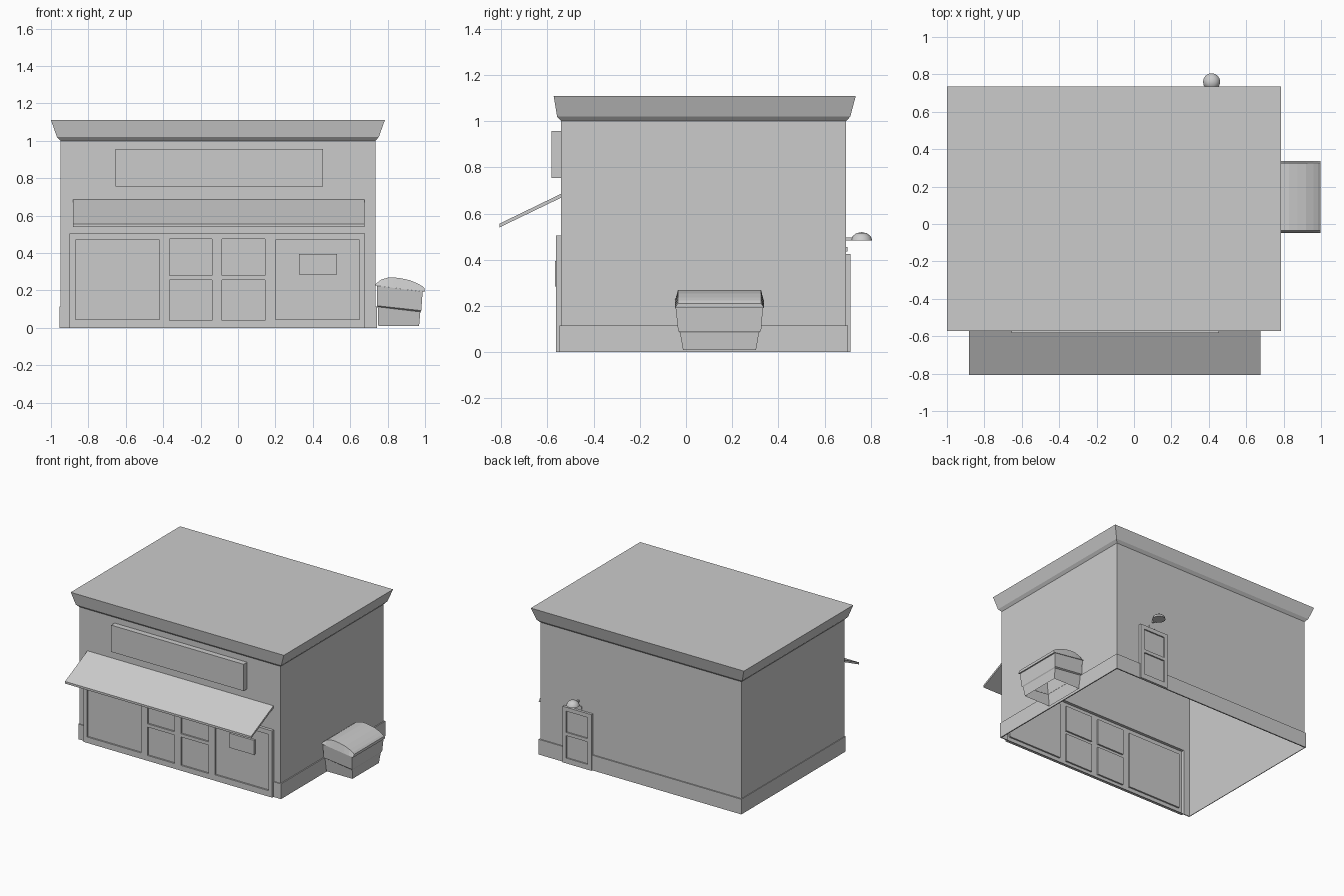
import bpy, bmesh, math

if "Cube" in bpy.data.objects:
    bpy.data.objects.remove(bpy.data.objects["Cube"])

X0, X1, Y0, Y1 = -0.95, 0.735, -0.54, 0.693   # wall footprint


def make(name, verts, faces, fix=True):
    bm = bmesh.new()
    vs = [bm.verts.new(v) for v in verts]
    for f in faces:
        bm.faces.new([vs[i] for i in f])
    bmesh.ops.remove_doubles(bm, verts=bm.verts, dist=1e-5)
    if fix:
        bmesh.ops.recalc_face_normals(bm, faces=bm.faces)
    me = bpy.data.meshes.new(name)
    bm.to_mesh(me)
    bm.free()
    ob = bpy.data.objects.new(name, me)
    bpy.context.collection.objects.link(ob)
    return ob


def prism(name, prof, x0, x1):
    """Extrude a closed (y, z) profile along x."""
    n = len(prof)
    v = [(x, y, z) for x in (x0, x1) for y, z in prof]
    f = [range(n), range(n, 2 * n)]
    f += [(i, (i + 1) % n, (i + 1) % n + n, i + n) for i in range(n)]
    return make(name, v, f)


def box(name, x0, x1, y0, y1, z0, z1):
    return prism(name, [(y0, z0), (y1, z0), (y1, z1), (y0, z1)], x0, x1)


def loft(name, rings, cap_top=False):
    """Stack rectangles (x0, x1, y0, y1, z at x0, z at x1)."""
    v, f = [], []
    for a, b, c, d, za, zb in rings:
        v += [(a, c, za), (b, c, zb), (b, d, zb), (a, d, za)]
    for r in range(len(rings) - 1):
        for i in range(4):
            j = (i + 1) % 4
            f.append((4 * r + i, 4 * r + j, 4 * r + 4 + j, 4 * r + 4 + i))
    if cap_top:
        f.append(range(len(v) - 4, len(v)))
    return make(name, v, f)


def panel(name, rect, holes, y, back, inset=None):
    """Upright sheet at y with recessed (or open) rectangles and edges to back."""
    x0, x1, z0, z1 = rect
    xs = sorted({x0, x1, *[h[i] for h in holes for i in (0, 1)]})
    zs = sorted({z0, z1, *[h[i] for h in holes for i in (2, 3)]})
    s = -1 if back > y else 1          # facing direction along y
    v, f = [], []

    def quad(pts):
        if s > 0:
            pts = pts[::-1]
        f.append(range(len(v), len(v) + 4))
        v.extend(pts)

    def rim(a, b, c, d, ya, yb):
        loop = [(a, c), (b, c), (b, d), (a, d)]
        for i in range(4):
            (p, q), (r, t) = loop[i], loop[(i + 1) % 4]
            quad([(p, ya, q), (p, yb, q), (r, yb, t), (r, ya, t)])

    for a, b in zip(xs, xs[1:]):
        for c, d in zip(zs, zs[1:]):
            mx, mz = (a + b) / 2, (c + d) / 2
            if not any(h[0] < mx < h[1] and h[2] < mz < h[3] for h in holes):
                quad([(a, y, c), (b, y, c), (b, y, d), (a, y, d)])
    if inset is not None:
        yi = y - s * inset
        for a, b, c, d in holes:
            quad([(a, yi, c), (b, yi, c), (b, yi, d), (a, yi, d)])
            rim(a, b, c, d, yi, y)
        rim(x0, x1, z0, z1, y, back)
    return make(name, v, f, fix=False)


def skirting(name, path, wall_path, h=0.115):
    """Base band: face, top ledge and bottom ledge along an open path."""
    v, f = [], []
    for (x, y), (a, b) in zip(path, wall_path):
        v += [(a, b, 0), (x, y, 0), (x, y, h), (a, b, h)]
    for i in range(len(path) - 1):
        k = 4 * i
        f += [(k + j, k + j + 1, k + j + 5, k + j + 4) for j in range(3)]
    f += [(0, 1, 2, 3), tuple(len(v) - 4 + i for i in range(4))]
    return make(name, v, f)


# Hollow walls, open below and at the storefront
front = (-0.90, 0.68, 0.0, 0.505)
panel("front_wall", (X0, X1, 0, 1.0), [front], Y0, Y1)
make("side_and_back_walls",
     [(x, y, z) for z in (0, 1.0) for x, y in ((X0, Y0), (X0, Y1), (X1, Y1), (X1, Y0))],
     [(0, 4, 5, 1), (1, 5, 6, 2), (2, 6, 7, 3)], fix=False)

# Flared cornice with flat roof
loft("cornice_roof", [(X0, X1, Y0, Y1, 1.0, 1.0),
                      (-0.968, 0.753, -0.558, 0.711, 1.02, 1.02),
                      (-1.0, 0.785, -0.573, 0.735, 1.11, 1.11)], cap_top=True)

# Base skirting, broken at the storefront and back door
L, R, F, B = -0.955, 0.743, -0.547, 0.702
skirting("skirting_left", [(-0.9, F), (L, F), (L, B), (0.295, B)],
         [(-0.9, Y0), (X0, Y0), (X0, Y1), (0.295, Y1)])
skirting("skirting_right", [(0.535, B), (R, B), (R, F), (0.68, F)],
         [(0.535, Y1), (X1, Y1), (X1, Y0), (0.68, Y0)])

# Storefront: two large windows and a two-leaf door
holes = [(-0.87, -0.42, 0.045, 0.47), (0.20, 0.65, 0.045, 0.47)]
for a, b in ((-0.365, -0.14), (-0.085, 0.145)):
    holes += [(a, b, 0.04, 0.255), (a, b, 0.28, 0.475)]
panel("storefront", front, holes, -0.562, Y0, inset=0.012)
box("window_notice", 0.325, 0.53, -0.566, -0.55, 0.285, 0.395)

# Sign board and awning
box("sign_board", -0.655, 0.455, -0.582, Y0, 0.755, 0.957)
prism("awning", [(Y0, 0.686), (-0.808, 0.556), (-0.808, 0.54), (Y0, 0.669)], -0.883, 0.675)

# Back door with two recessed panels
panel("back_door", (0.295, 0.535, 0, 0.425),
      [(0.325, 0.505, 0.04, 0.21), (0.325, 0.505, 0.235, 0.395)], 0.712, Y1, inset=0.01)
box("door_plate", 0.385, 0.445, Y1, 0.698, 0.436, 0.456)

# Domed lamp on a short arm
n = 16
v = [(0.415, 0.76, 0.52)]
for t in (30, 60, 90):
    r, z = 0.046 * math.sin(math.radians(t)), 0.483 + 0.037 * math.cos(math.radians(t))
    v += [(0.415 + r * math.cos(2 * math.pi * i / n),
           0.76 + r * math.sin(2 * math.pi * i / n), z) for i in range(n)]
f = [(0, 1 + i, 1 + (i + 1) % n) for i in range(n)]
for k in (1, 1 + n):
    f += [(k + i, k + n + i, k + n + (i + 1) % n, k + (i + 1) % n) for i in range(n)]
f.append(range(1 + 2 * n, 1 + 3 * n))
lamp = make("lamp_dome", v, f)
bpy.context.view_layer.objects.active = lamp
lamp.select_set(True)
bpy.ops.object.shade_smooth_by_angle(angle=math.radians(45))
box("lamp_arm", 0.408, 0.422, Y1, 0.74, 0.484, 0.497)

# Waste bin: stepped tapering body, open below
loft("bin_body", [(0.75, 0.968, -0.013, 0.303, 0.01, 0.01),
                  (0.747, 0.975, -0.026, 0.316, 0.112, 0.085),
                  (0.742, 0.98, -0.034, 0.325, 0.118, 0.092),
                  (0.742, 0.987, -0.045, 0.333, 0.225, 0.193)])

# Waste bin lid: curved top with bevelled ends
arc = [(0.736, 0.235), (0.765, 0.257), (0.80, 0.268), (0.83, 0.27), (0.875, 0.264),
       (0.92, 0.254), (0.96, 0.237), (0.985, 0.223), (0.998, 0.212)]
rim = [(x, 0.226 - (x - 0.736) * 0.13) for x, z in arc]
v = [(x, y, z) for y, sec in ((-0.048, rim), (-0.035, arc), (0.325, arc), (0.338, rim))
     for x, z in sec]
m = len(arc)
f = [(m * r + i, m * r + i + 1, m * ((r + 1) % 4) + i + 1, m * ((r + 1) % 4) + i)
     for r in range(4) for i in range(m - 1)]
f += [[m * r for r in range(4)], [m * r + m - 1 for r in range(4)]]
make("bin_lid", v, f)
